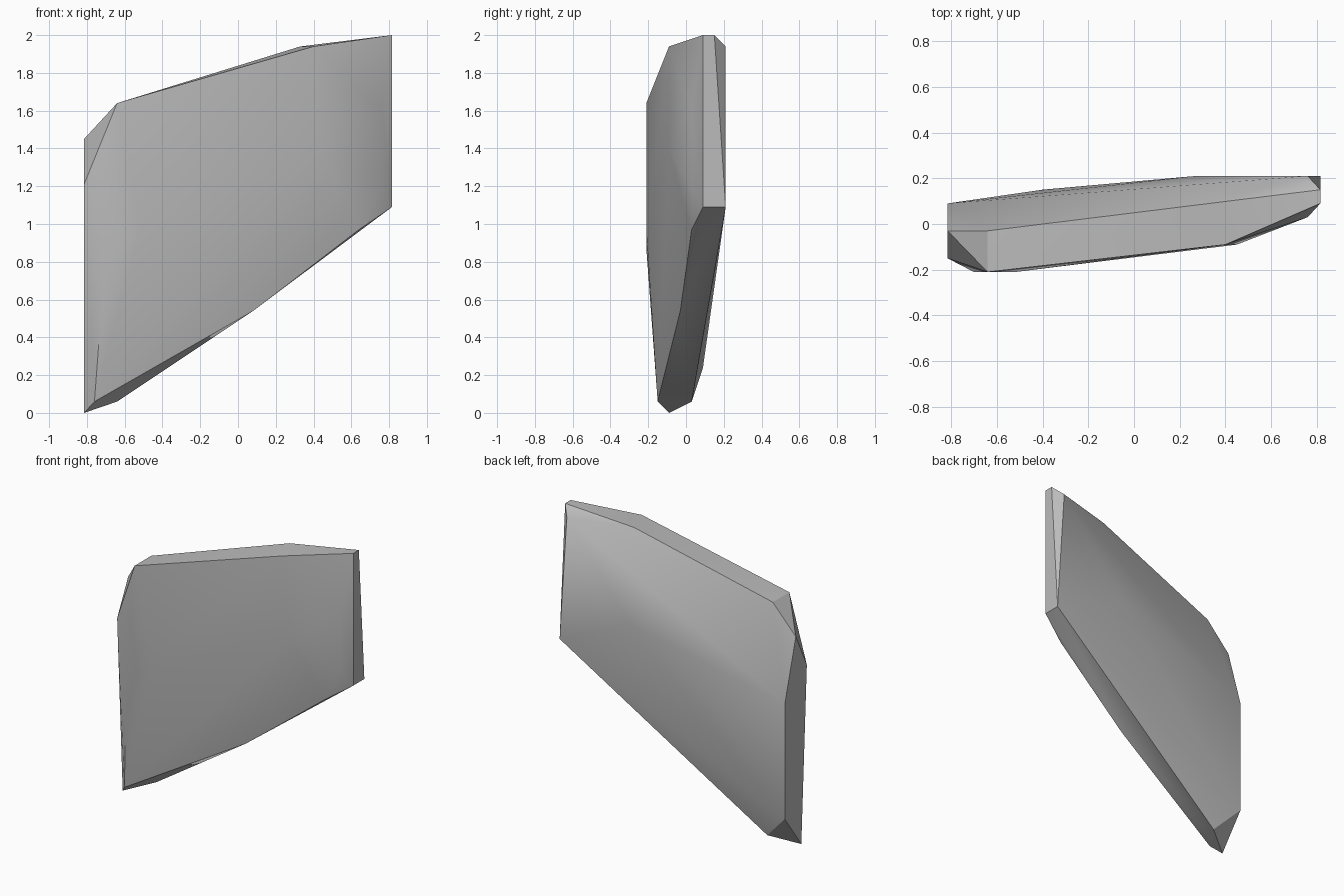
import bpy
import bmesh
import math

# Remove the default object
default_cube = bpy.data.objects.get("Cube")
if default_cube:
    bpy.data.objects.remove(default_cube, do_unlink=True)


def make_material(name, colour):
    material = bpy.data.materials.new(name)
    material.use_nodes = True
    material.diffuse_color = colour
    shader = next(n for n in material.node_tree.nodes if n.type == "BSDF_PRINCIPLED")
    shader.inputs["Base Color"].default_value = colour
    return material


END = 0.815  # half the slab length

# Corners of the two narrow ends
right_end = [
    (END, 0.09, 2), (END, 0.15, 2), (0.76, 0.21, 1.94),
    (END, 0.21, 1.09), (END, 0.09, 1.09),
]
left_end = [
    (-END, -0.03, 1.45), (-END, -0.15, 1.21), (-END, 0.09, 1.03),
    (-END, 0.09, 0.24), (-END, -0.09, 0), (-0.76, -0.15, 0.06),
    (-0.64, 0.03, 0.06),
]
# Corners along the sloping top and bottom rims
top_rim = [
    (-0.64, -0.21, 1.64), (-0.64, -0.03, 1.64),
    (0.4, -0.09, 1.94), (0.33, 0.09, 1.94),
]
bottom_rim = [(0.08, -0.03, 0.54), (0.64, 0.03, 0.97)]
# Gentle bulges of the broad front and back
front_bulge = [
    (0.45, -0.09, 1.39), (0.76, 0.03, 1.6), (0.76, 0.03, 1.2),
    (-0.52, -0.21, 0.97), (-0.7, -0.21, 0.87),
]
back_bulge = [(0.27, 0.21, 1.33), (-0.4, 0.15, 0.85)]

# Wrap a convex slab around the corners
bm = bmesh.new()
for part in (right_end, left_end, top_rim, bottom_rim, front_bulge, back_bulge):
    for corner in part:
        bm.verts.new(corner)
bmesh.ops.convex_hull(bm, input=bm.verts[:])
loose = [v for v in bm.verts if not v.link_faces]
bmesh.ops.delete(bm, geom=loose, context="VERTS")
bmesh.ops.dissolve_limit(bm, angle_limit=math.radians(1), verts=bm.verts[:], edges=bm.edges[:])
bmesh.ops.recalc_face_normals(bm, faces=bm.faces[:])

mesh = bpy.data.meshes.new("stone_slab")
bm.to_mesh(mesh)
bm.free()
slab = bpy.data.objects.new("stone_slab", mesh)
bpy.context.collection.objects.link(slab)
mesh.materials.append(make_material("stone grey", (0.5, 0.5, 0.5, 1)))

# Soft broad faces with crisp rims
bpy.ops.object.select_all(action="DESELECT")
slab.select_set(True)
bpy.context.view_layer.objects.active = slab
bpy.ops.object.shade_smooth_by_angle(angle=math.radians(30))
